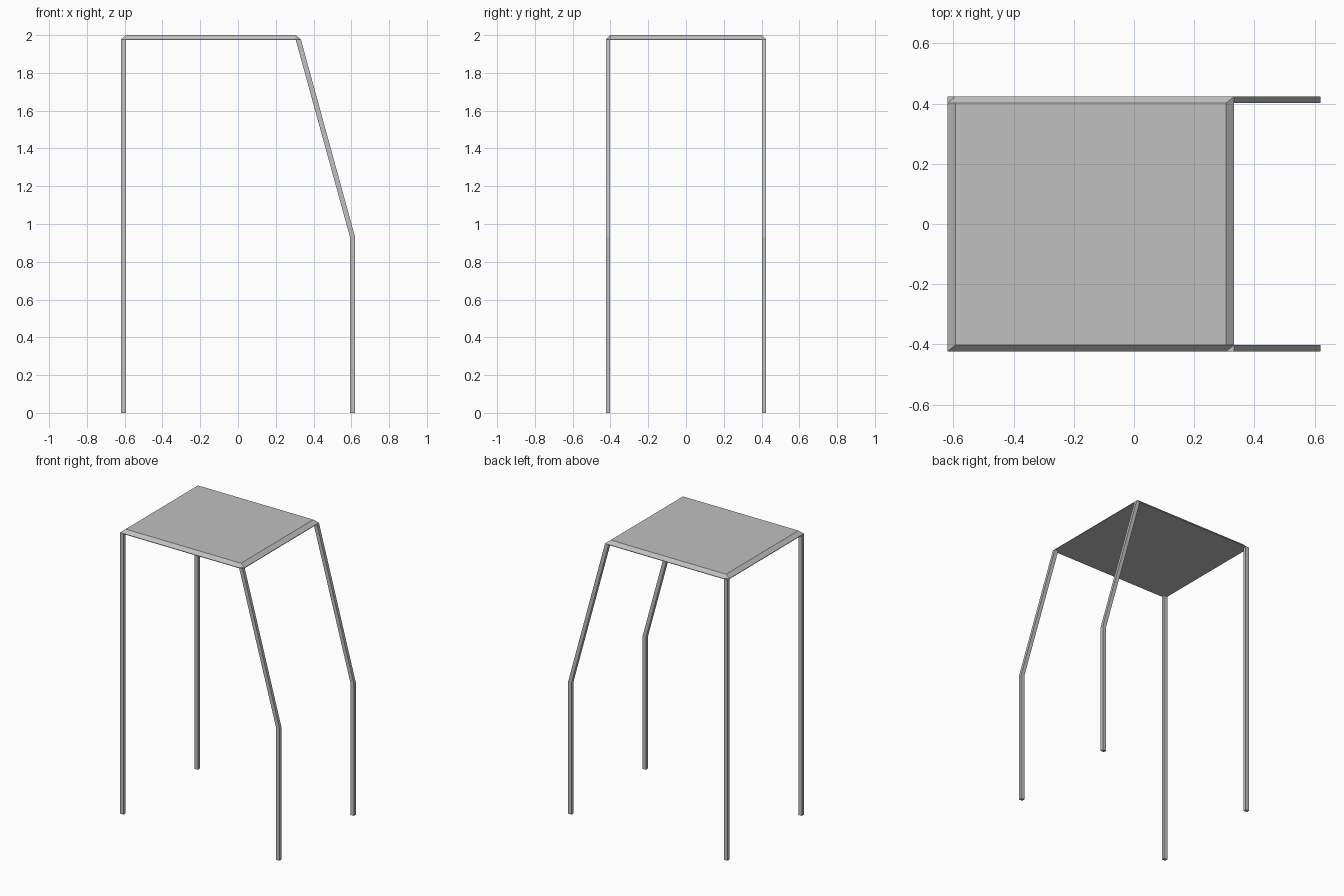
import bpy
import bmesh

cube = bpy.data.objects.get("Cube")
if cube:
    bpy.data.objects.remove(cube, do_unlink=True)

grey = bpy.data.materials.new("grey_metal")
grey.use_nodes = True
grey.diffuse_color = (0.53, 0.53, 0.53, 1)
grey.node_tree.nodes["Principled BSDF"].inputs["Base Color"].default_value = grey.diffuse_color

# Shared dimensions: outer and inner faces of the legs
LEFT, LEFT_IN = -0.62, -0.593
RIGHT_IN, RIGHT = 0.305, 0.333
Y_IN, Y_OUT = 0.402, 0.424
RIM, UNDER = 1.977, 1.973


def add_object(name, bm):
    bmesh.ops.recalc_face_normals(bm, faces=bm.faces)
    mesh = bpy.data.meshes.new(name)
    bm.to_mesh(mesh)
    bm.free()
    mesh.materials.append(grey)
    obj = bpy.data.objects.new(name, mesh)
    bpy.context.collection.objects.link(obj)


def add_leg(name, side, sections):
    """Bar swept through horizontal sections given as (x_min, x_max, z)."""
    bm = bmesh.new()
    y0, y1 = side * Y_IN, side * Y_OUT
    rings = [[bm.verts.new(p) for p in ((a, y0, z), (b, y0, z), (b, y1, z), (a, y1, z))]
             for a, b, z in sections]
    for low, high in zip(rings, rings[1:]):
        for i in range(4):
            j = (i + 1) % 4
            bm.faces.new((low[i], low[j], high[j], high[i]))
    bm.faces.new(rings[0])
    bm.faces.new(rings[-1])
    add_object(name, bm)


# Top panel with sloping rim; two opposite corners are cut where the leg tops show
bm = bmesh.new()
outline = [(LEFT, -Y_OUT), (RIGHT_IN, -Y_OUT), (RIGHT, -Y_IN),
           (RIGHT, Y_OUT), (LEFT_IN, Y_OUT), (LEFT, Y_IN)]
for z in (UNDER, RIM):
    for x, y in outline:
        bm.verts.new((x, y, z))
for x in (LEFT_IN, RIGHT_IN):
    for y in (-Y_IN, Y_IN):
        bm.verts.new((x, y, 2))
bmesh.ops.convex_hull(bm, input=bm.verts)
bmesh.ops.dissolve_limit(bm, angle_limit=0.01, verts=bm.verts, edges=bm.edges)
add_object("top_panel", bm)

# Straight legs on one side, bent legs on the other
for label, side in (("front", -1), ("back", 1)):
    add_leg(label + "_straight_leg", side, [(LEFT, LEFT_IN, 0), (LEFT, LEFT_IN, RIM)])
    add_leg(label + "_bent_leg", side,
            [(-LEFT_IN, -LEFT, 0), (-LEFT_IN, -LEFT, 0.93), (RIGHT_IN, RIGHT, RIM)])
